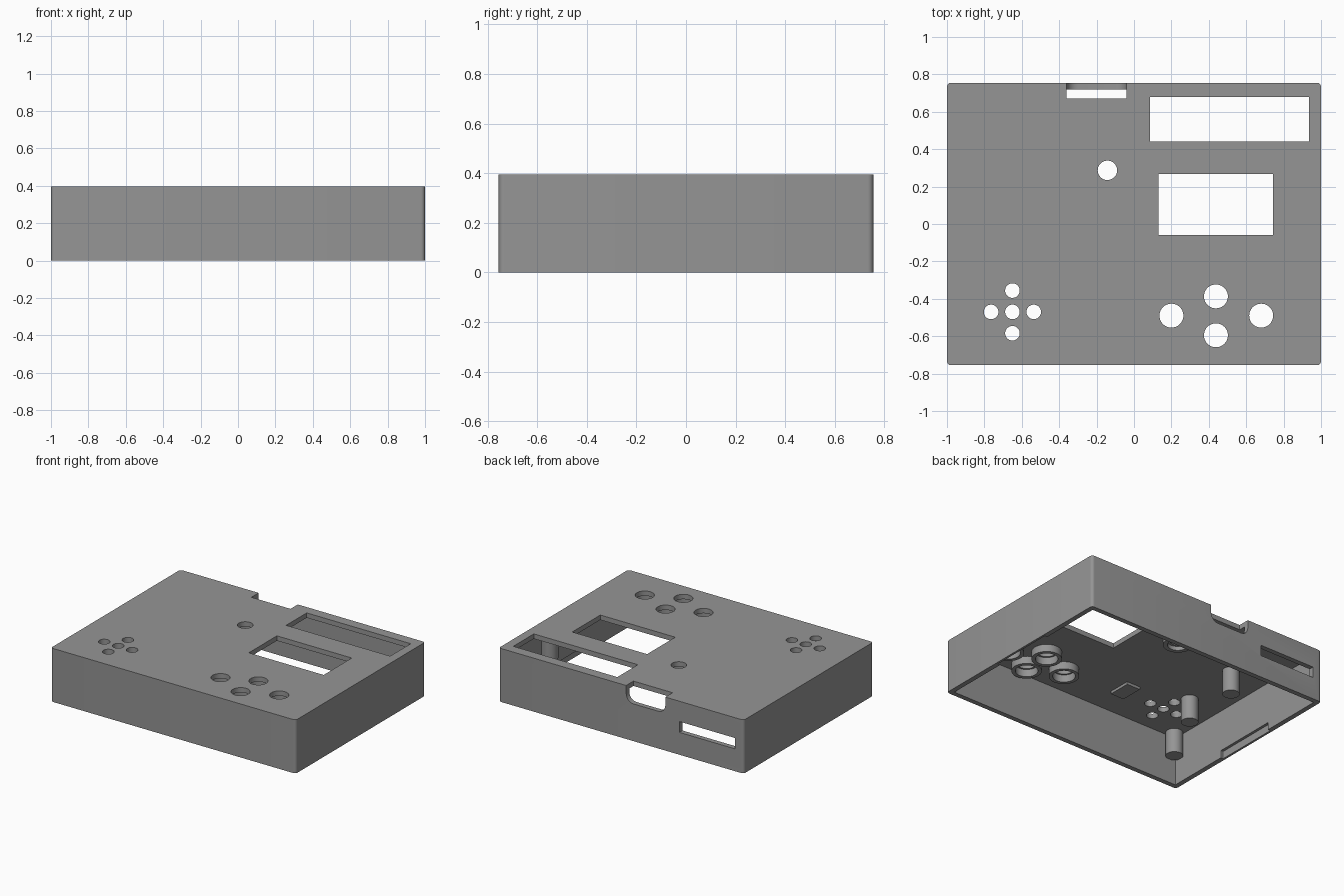
import bpy, bmesh, math

if "Cube" in bpy.data.objects:
    bpy.data.objects.remove(bpy.data.objects["Cube"])

grey = bpy.data.materials.new("mid_grey")
grey.diffuse_color = (0.3, 0.3, 0.3, 1)
grey.use_nodes = True
grey.node_tree.nodes["Principled BSDF"].inputs["Base Color"].default_value = grey.diffuse_color

W, D, H = 1.0, 0.755, 0.395   # half width, half depth, height
T = 0.036                     # wall thickness
CEIL = H - T                  # underside of the top plate


def prism(name, pts, lo, hi, axis="z"):
    """Extrude a closed outline along z, or an (x, z) outline along y."""
    bm = bmesh.new()
    place = (lambda a, b, c: (a, b, c)) if axis == "z" else (lambda a, b, c: (a, c, b))
    bottom = [bm.verts.new(place(a, b, lo)) for a, b in pts]
    top = [bm.verts.new(place(a, b, hi)) for a, b in pts]
    bm.faces.new(bottom)
    bm.faces.new(top)
    n = len(pts)
    for i in range(n):
        j = (i + 1) % n
        bm.faces.new((bottom[i], bottom[j], top[j], top[i]))
    bmesh.ops.recalc_face_normals(bm, faces=bm.faces)
    mesh = bpy.data.meshes.new(name)
    bm.to_mesh(mesh)
    bm.free()
    mesh.materials.append(grey)
    ob = bpy.data.objects.new(name, mesh)
    bpy.context.collection.objects.link(ob)
    return ob


def rect(x0, x1, y0, y1):
    return [(x0, y0), (x1, y0), (x1, y1), (x0, y1)]


def round_rect(x0, x1, y0, y1, r, seg=6):
    pts = []
    for cx, cy, start in ((x1 - r, y1 - r, 0), (x0 + r, y1 - r, 90),
                          (x0 + r, y0 + r, 180), (x1 - r, y0 + r, 270)):
        for i in range(seg + 1):
            a = math.radians(start + 90 * i / seg)
            pts.append((cx + r * math.cos(a), cy + r * math.sin(a)))
    return pts


def circle(x, y, r, n=40):
    return [(x + r * math.cos(2 * math.pi * i / n),
             y + r * math.sin(2 * math.pi * i / n)) for i in range(n)]


def cut(target, cutter):
    mod = target.modifiers.new("cut", "BOOLEAN")
    mod.operation = "DIFFERENCE"
    mod.solver = "EXACT"
    mod.object = cutter
    bpy.context.view_layer.objects.active = target
    bpy.ops.object.modifier_apply(modifier=mod.name)
    bpy.data.objects.remove(cutter, do_unlink=True)


def smooth(ob):
    bpy.ops.object.select_all(action="DESELECT")
    ob.select_set(True)
    bpy.context.view_layer.objects.active = ob
    bpy.ops.object.shade_smooth_by_angle(angle=math.radians(30))


# Hollow case, open underneath
case = prism("case_shell", round_rect(-W, W, -D, D, 0.022), 0, H)
cut(case, prism("cavity", rect(-W + T, W - T, -D + T, D - T), -0.1, CEIL))

# Display windows in the top plate
for x0, x1, y0, y1 in ((0.085, 0.935, 0.44, 0.68), (0.13, 0.742, -0.06, 0.268)):
    cut(case, prism("window", rect(x0, x1, y0, y1), 0.3, 0.5))

# Round holes: direction pad, action buttons, single hole
pad = [(-0.65 + dx, -0.47 + dy, 0.039) for dx, dy in
       ((0, 0), (0.114, 0), (-0.114, 0), (0, 0.114), (0, -0.114))]
buttons = [(0.2, -0.49, 0.064), (0.68, -0.49, 0.064),
           (0.438, -0.387, 0.064), (0.438, -0.595, 0.064)]
for x, y, r in pad + buttons + [(-0.142, 0.287, 0.052)]:
    cut(case, prism("hole", circle(x, y, r), 0.3, 0.5))

# Back connector notch with rounded lower corners, and card slot
cut(case, prism("notch", round_rect(-0.36, -0.04, 0.275, 0.6, 0.06), 0.67, 0.9, "y"))
cut(case, prism("slot", rect(-0.93, -0.475, 0.165, 0.245), 0.68, 0.9, "y"))

# Shallow clip recesses inside the lower rim of both side walls
for s in (-1, 1):
    x0, x1 = sorted((s * 0.9, s * 0.984))
    cut(case, prism("clip_recess", rect(x0, x1, -0.245, 0.245), -0.1, 0.055))
smooth(case)

# Collars under the action buttons and the single hole
for i, (x, y, r, outer, h) in enumerate(
        [(x, y, 0.076, 0.102, 0.055) for x, y, r in buttons]
        + [(-0.142, 0.287, 0.07, 0.1, 0.03)]):
    collar = prism(f"button_collar_{i + 1}", circle(x, y, outer), CEIL - h, CEIL + 0.004)
    cut(collar, prism("bore", circle(x, y, r), 0, 0.5))
    smooth(collar)

# Mounting posts hanging from the top plate
for i, (x, y) in enumerate(((-0.67, 0.21), (-0.7, -0.255), (-0.91, -0.665),
                            (0.91, -0.665), (0.9, 0.3))):
    smooth(prism(f"mounting_post_{i + 1}", circle(x, y, 0.058, 32), 0.18, CEIL + 0.004))

# Small locating pad under the top plate
prism("locating_pad", rect(-0.34, -0.23, -0.515, -0.345), CEIL - 0.02, CEIL + 0.004)
